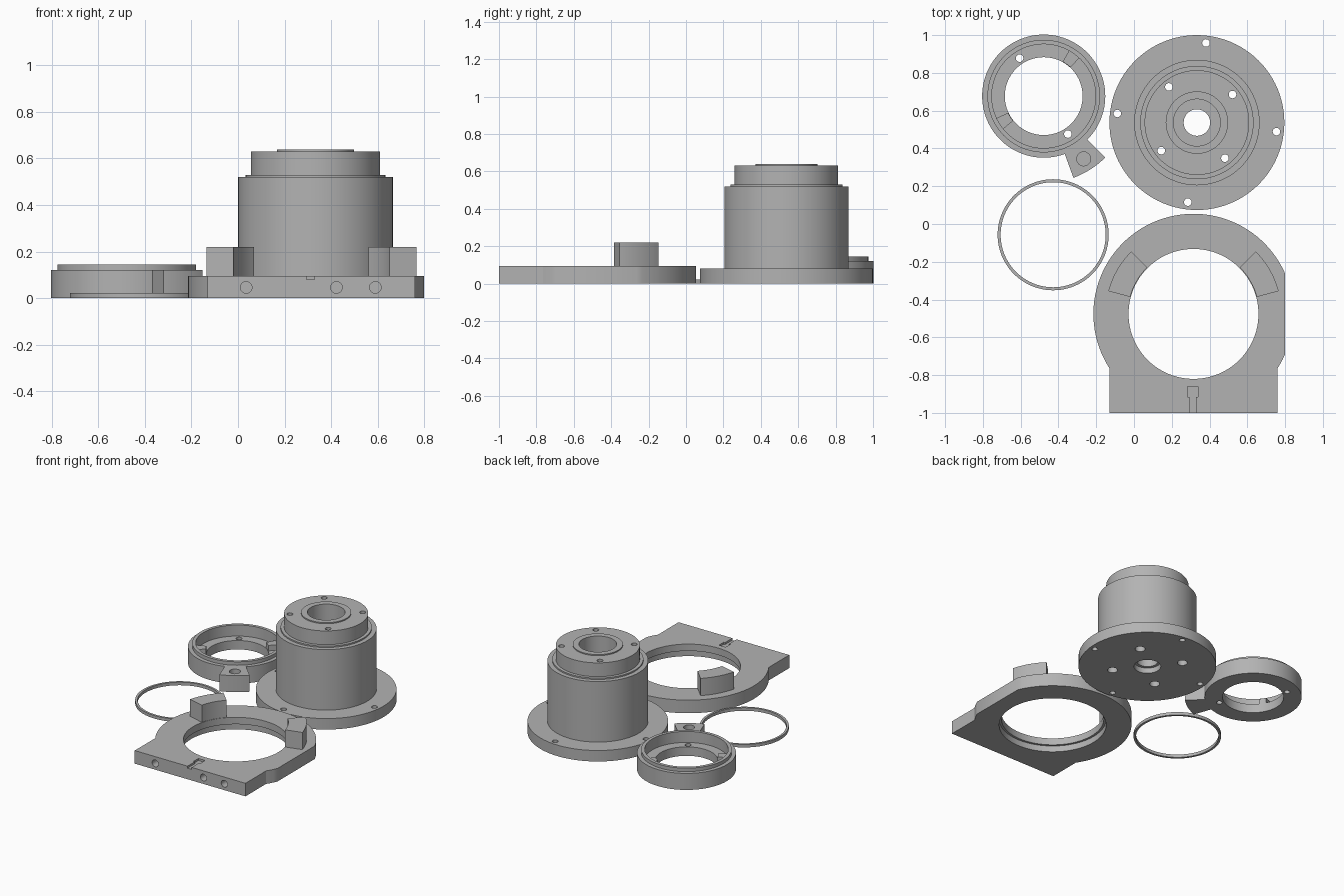
import bpy
import bmesh
from math import cos, sin, radians, pi

if "Cube" in bpy.data.objects:
    bpy.data.objects.remove(bpy.data.objects["Cube"], do_unlink=True)

grey = bpy.data.materials.new("machined_grey")
grey.use_nodes = True
COLOR = (0.45, 0.45, 0.45, 1)
grey.diffuse_color = COLOR
grey.node_tree.nodes["Principled BSDF"].inputs["Base Color"].default_value = COLOR


def make(name, bm):
    bmesh.ops.recalc_face_normals(bm, faces=bm.faces)
    mesh = bpy.data.meshes.new(name)
    bm.to_mesh(mesh)
    bm.free()
    obj = bpy.data.objects.new(name, mesh)
    bpy.context.collection.objects.link(obj)
    mesh.materials.append(grey)
    return obj


def revolve(name, center, profile, n=96):
    """Closed (radius, height) profile turned about a vertical axis."""
    bm = bmesh.new()
    rings = []
    for i in range(n):
        a = 2 * pi * i / n
        rings.append([bm.verts.new((center[0] + r * cos(a), center[1] + r * sin(a), z))
                      for r, z in profile])
    for i in range(n):
        a, b = rings[i], rings[(i + 1) % n]
        for j in range(len(profile)):
            k = (j + 1) % len(profile)
            bm.faces.new((a[j], b[j], b[k], a[k]))
    return make(name, bm)


def prism(name, outline, z0, z1):
    """Flat outline extruded upward."""
    bm = bmesh.new()
    face = bm.faces.new([bm.verts.new((x, y, z0)) for x, y in outline])
    top = bmesh.ops.extrude_face_region(bm, geom=[face])["geom"]
    bmesh.ops.translate(bm, vec=(0, 0, z1 - z0),
                        verts=[v for v in top if isinstance(v, bmesh.types.BMVert)])
    return make(name, bm)


def arc(c, r, a0, a1, n=12):
    angles = [radians(a0 + (a1 - a0) * i / n) for i in range(n + 1)]
    return [(c[0] + r * cos(a), c[1] + r * sin(a)) for a in angles]


def polar(c, r, a):
    return arc(c, r, a, a, 1)[0]


def sector(name, c, r0, r1, a0, a1, z0, z1):
    return prism(name, arc(c, r0, a0, a1) + arc(c, r1, a1, a0), z0, z1)


def rect(x0, x1, y0, y1):
    return [(x0, y0), (x1, y0), (x1, y1), (x0, y1)]


def drill(c, r, z0, z1):
    return prism("drill_cutter", arc(c, r, 0, 345, 23), z0, z1)


def boolean(obj, others, operation="DIFFERENCE"):
    bpy.context.view_layer.objects.active = obj
    for other in others:
        mod = obj.modifiers.new("boolean", "BOOLEAN")
        mod.operation = operation
        mod.solver = "EXACT"
        mod.object = other
        bpy.ops.object.modifier_apply(modifier=mod.name)
        bpy.data.objects.remove(other, do_unlink=True)


def finish(obj):
    obj.data.materials.clear()
    obj.data.materials.append(grey)
    bpy.ops.object.select_all(action="DESELECT")
    obj.select_set(True)
    bpy.context.view_layer.objects.active = obj
    bpy.ops.object.shade_smooth_by_angle(angle=radians(30))


# Flanged hub: stepped cylinder with a stepped bore
HUB = (0.333, 0.537)
hub = revolve("flanged_hub", HUB, [
    (0.09, 0), (0.463, 0), (0.463, 0.08), (0.332, 0.08), (0.332, 0.52),
    (0.30, 0.52), (0.30, 0.53), (0.277, 0.53), (0.277, 0.63), (0.165, 0.63),
    (0.165, 0.638), (0.124, 0.638), (0.124, 0.10), (0.07, 0.10),
    (0.07, 0.04), (0.09, 0.04)])
cuts = []
for k in range(4):
    cuts.append(drill(polar(HUB, 0.424, 83.5 + 90 * k), 0.02, -0.1, 0.2))
    bolt = polar(HUB, 0.24, 38.2 + 90 * k)
    cuts.append(drill(bolt, 0.02, -0.1, 0.8))
    cuts.append(drill(bolt, 0.034, -0.1, 0.06))
boolean(hub, cuts)
finish(hub)

# Bearing cup: rim, inner floor, stop blocks and a drilled lug
CUP = (-0.478, 0.677)
cup = revolve("bearing_cup", CUP, [
    (0.206, 0), (0.326, 0), (0.326, 0.12), (0.298, 0.12), (0.298, 0.145),
    (0.275, 0.145), (0.275, 0.065), (0.206, 0.065)])
adds = [sector("stop_block", CUP, 0.208, 0.285, a - 7, a + 7, 0.03, 0.105)
        for a in (54, 212)]
adds.append(sector("lug", CUP, 0.31, 0.46, -70, -45, 0, 0.12))
boolean(cup, adds, "UNION")
cuts = [drill(polar(CUP, 0.238, a), 0.02, -0.1, 0.2) for a in (122.5, -57.5)]
cuts.append(drill(polar(CUP, 0.394, -57.5), 0.037, 0.05, 0.2))
boolean(cup, cuts)
finish(cup)

# Thin retaining ring
finish(revolve("retaining_ring", (-0.428, -0.057),
               [(0.278, 0), (0.294, 0), (0.294, 0.022), (0.278, 0.022)]))

# Mounting plate: rounded outline with a square foot and one flat side
PLATE = (0.315, -0.476)
outline = (arc(PLATE, 0.53, 23.8, 212.9, 56) + [(-0.13, -1), (0.76, -1)]
           + arc(PLATE, 0.53, -32.9, -23.8, 3))
plate = prism("mounting_plate", outline, 0, 0.095)
cuts = [prism("bore_cutter", arc(PLATE, r, 0, 356.25, 95), -0.1, z)
        for r, z in ((0.344, 0.2), (0.36, 0.045))]
# Keyed slot in the top face
cuts.append(prism("slot_cutter", rect(0.294, 0.328, -1.1, -0.9), 0.08, 0.2))
cuts.append(prism("slot_head_cutter", rect(0.284, 0.338, -0.915, -0.86), 0.08, 0.2))
# Blind holes in the front edge
for x in (0.035, 0.423, 0.59):
    hole = drill((0, 0), 0.025, -0.06, 0.06)
    hole.rotation_euler.x = pi / 2
    hole.location = (x, -1, 0.046)
    cuts.append(hole)
bpy.context.view_layer.update()
boolean(plate, cuts)
finish(plate)

# Curved locating blocks standing on the plate
for side, a in (("left", 15), ("right", 135)):
    finish(sector(side + "_locating_block", PLATE, 0.347, 0.467, a, a + 30, 0.09, 0.22))
